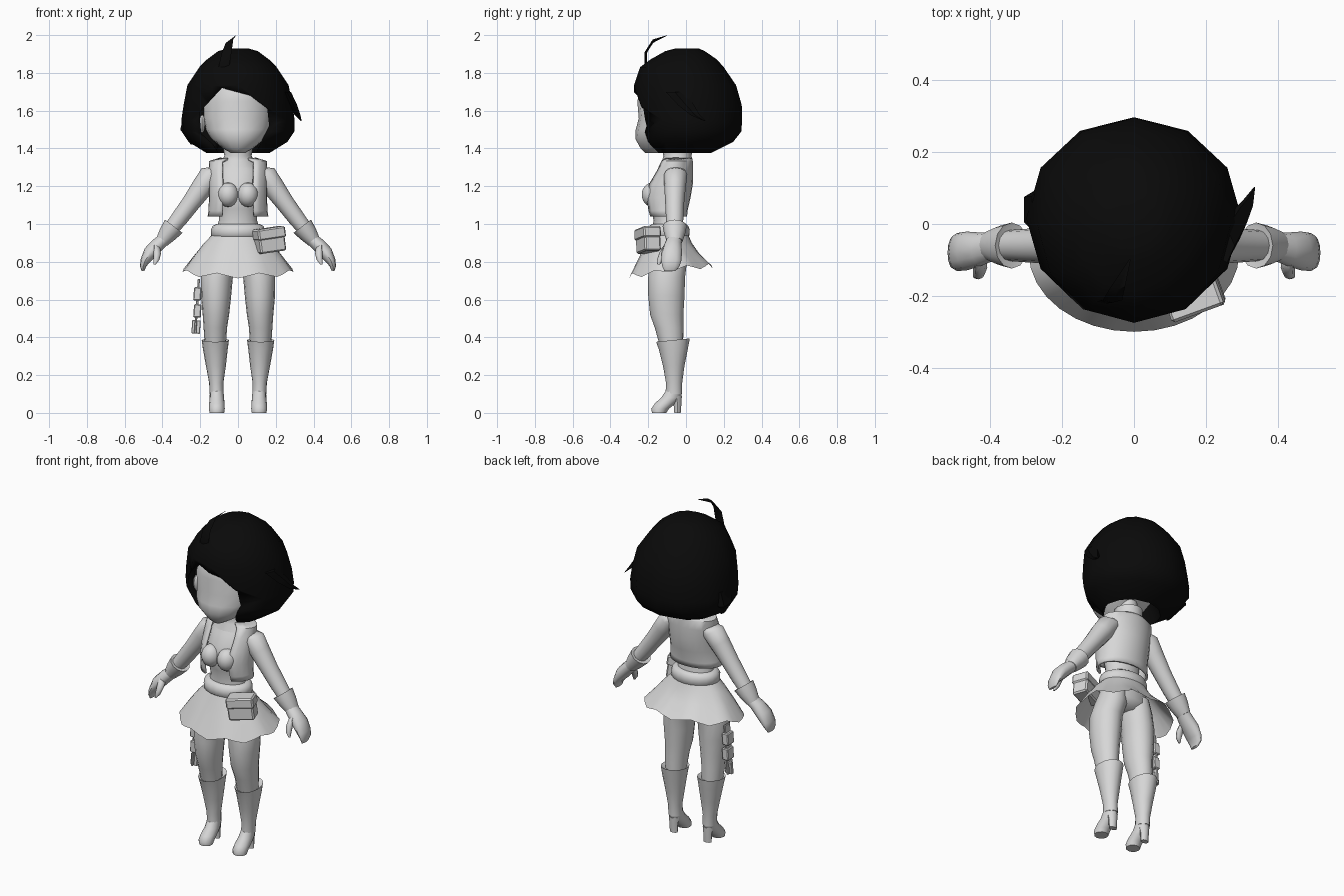
import bpy, bmesh, math
from mathutils import Vector, Matrix


def material(name, rgb):
    m = bpy.data.materials.new(name)
    m.diffuse_color = (*rgb, 1)
    return m


GREY = material("light_grey", (0.68, 0.68, 0.68))
BLACK = material("hair_black", (0.003, 0.003, 0.003))


def finish(name, bm, mat, angle=50):
    bmesh.ops.recalc_face_normals(bm, faces=bm.faces)
    me = bpy.data.meshes.new(name)
    bm.to_mesh(me)
    bm.free()
    me.materials.append(mat)
    ob = bpy.data.objects.new(name, me)
    bpy.context.collection.objects.link(ob)
    bpy.ops.object.select_all(action='DESELECT')
    ob.select_set(True)
    bpy.context.view_layer.objects.active = ob
    bpy.ops.object.shade_smooth_by_angle(angle=math.radians(angle))
    return ob


def grid(name, rows, mat=GREY, closed=True, caps=True, angle=50):
    """Skin a list of point rows; rows may close into rings and be capped."""
    bm = bmesh.new()
    vs = [[bm.verts.new(p) for p in r] for r in rows]
    n = len(rows[0])
    for a, b in zip(vs, vs[1:]):
        for i in range(n if closed else n - 1):
            j = (i + 1) % n
            bm.faces.new((a[i], a[j], b[j], b[i]))
    if closed and caps:
        bm.faces.new(vs[0])
        bm.faces.new(vs[-1])
    return finish(name, bm, mat, angle)


def stack(name, rings, cx=0.0, side=1, sides=16, **kw):
    """Horizontal rings: (z, half width, front y, back y[, centre x])."""
    rows = []
    for z, rx, yf, yb, *c in rings:
        x0 = c[0] if c else cx
        row = []
        for i in range(sides):
            t = math.tau * i / sides - math.pi / 2
            row.append((side * (x0 + rx * math.cos(t)),
                        (yf + yb) / 2 + (yb - yf) / 2 * math.sin(t), z))
        rows.append(row)
    return grid(name, rows, **kw)


def limb(name, rings, side=1, sides=12, **kw):
    """Rings tilted about y: (x, y, z, thickness, depth, tilt degrees)."""
    rows = []
    for x, y, z, ru, rv, tilt in rings:
        a = math.radians(tilt)
        row = []
        for i in range(sides):
            t = math.tau * i / sides
            u = ru * math.cos(t)
            row.append((side * (x + u * math.cos(a)), y + rv * math.sin(t),
                        z + u * math.sin(a)))
        rows.append(row)
    return grid(name, rows, **kw)


def box(name, loc, size, rot=(0, 0, 0), bevel=0.008):
    bm = bmesh.new()
    bmesh.ops.create_cube(bm, size=1)
    bmesh.ops.scale(bm, vec=size, verts=bm.verts)
    bmesh.ops.bevel(bm, geom=bm.edges[:], offset=bevel, segments=1, affect='EDGES')
    ob = finish(name, bm, GREY, 30)
    ob.location = loc
    ob.rotation_euler = [math.radians(r) for r in rot]
    return ob


# Head and neck collar
stack("head", [(1.375, .035, -.215, -.12), (1.40, .08, -.24, -.06), (1.45, .14, -.268, 0),
               (1.5, .175, -.266, .08), (1.56, .19, -.25, .12), (1.65, .19, -.258, .14),
               (1.74, .16, -.235, .12), (1.82, .09, -.15, .07)])
stack("neck", [(1.30, .05, -.10, 0), (1.46, .05, -.10, 0)])
stack("collar", [(1.30, .11, -.14, .03), (1.34, .085, -.125, .032), (1.36, .072, -.12, .03),
                 (1.40, .078, -.125, .032), (1.39, .06, -.11, .015)])
bm = bmesh.new()
bmesh.ops.create_uvsphere(bm, u_segments=8, v_segments=6, radius=1,
                          matrix=Matrix.LocRotScale(Vector((-.19, -.11, 1.53)), None,
                                                    Vector((.018, .035, .05))))
finish("ear", bm, GREY)

# Bobbed hair: hollow underneath, with the face opening cut out of the front
hair = stack("hair", [(1.928, .06, -.06, .07), (1.915, .105, -.11, .10), (1.87, .165, -.19, .165),
                      (1.83, .205, -.243, .20), (1.735, .268, -.275, .265),
                      (1.63, .288, -.275, .295), (1.55, .30, -.265, .297),
                      (1.49, .298, -.255, .293), (1.435, .262, -.23, .25),
                      (1.375, .165, -.175, .13), (1.44, .145, -.155, .11),
                      (1.50, .12, -.12, .09)], sides=12, mat=BLACK)
opening = [(-.205, 1.59), (-.085, 1.72), (.065, 1.68), (.155, 1.61), (.165, 1.52),
           (.125, 1.44), (.06, 1.3), (-.06, 1.3), (-.13, 1.42), (-.195, 1.48)]
cutter = grid("face_cutter", [[(x, y, z) for x, z in opening] for y in (-.5, -.12)], mat=BLACK)
cutter.hide_render = True
mod = hair.modifiers.new("face_opening", 'BOOLEAN')
mod.operation, mod.solver, mod.object = 'DIFFERENCE', 'EXACT', cutter
bpy.context.view_layer.objects.active = hair
bpy.ops.object.modifier_apply(modifier=mod.name)
bpy.data.objects.remove(cutter)

# Loose hair strands
limb("top_strand", [(-.075, -.215, 1.83, .028, .006, 0), (-.06, -.212, 1.91, .028, .007, 15),
                    (-.045, -.175, 1.968, .022, .007, 25), (-.012, -.10, 1.998, .003, .003, 30)],
     sides=4, mat=BLACK)
limb("side_flick", [(.25, -.06, 1.70, .03, .05, 0), (.285, 0, 1.63, .028, .045, 0),
                    (.315, .05, 1.575, .016, .025, 0), (.335, .10, 1.545, .002, .004, 0)],
     sides=5, mat=BLACK)
limb("side_lock", [(-.26, .03, 1.58, .03, .08, 0), (-.28, .04, 1.50, .032, .06, 0),
                   (-.245, .0, 1.42, .006, .02, 0)], sides=5, mat=BLACK)

# Torso and bust
stack("torso", [(.79, .10, -.15, -.03), (.83, .155, -.185, .005), (.91, .145, -.185, .005),
                (.95, .125, -.18, 0), (1.02, .10, -.172, -.02), (1.08, .105, -.185, -.02),
                (1.15, .12, -.20, 0), (1.22, .12, -.185, .015), (1.28, .12, -.15, .02),
                (1.33, .09, -.12, .02)])
for s, side in ((1, "right"), (-1, "left")):
    bm = bmesh.new()
    bmesh.ops.create_uvsphere(bm, u_segments=14, v_segments=9, radius=1,
                              matrix=Matrix.LocRotScale(Vector((s * .052, -.175, 1.155)), None,
                                                        Vector((.056, .06, .065))))
    finish("bust_" + side, bm, GREY)

# Open vest wrapped around the back
rows = []
for z, rx, yf, yb in [(1.04, .155, -.20, .0), (1.07, .15, -.21, .002), (1.14, .148, -.225, .018),
                      (1.21, .148, -.21, .03), (1.28, .15, -.165, .03),
                      (1.33, .148, -.14, .03), (1.345, .095, -.115, .028)]:
    row = []
    for i in range(21):
        t = math.radians(-90 + 33 + (360 - 66) * i / 20)
        row.append((rx * math.cos(t), (yf + yb) / 2 + (yb - yf) / 2 * math.sin(t), z))
    rows.append(row)
vest = grid("vest", rows, closed=False)
mod = vest.modifiers.new("thickness", 'SOLIDIFY')
mod.thickness, mod.offset = .012, 0

# Belt roll and flared, scalloped skirt
stack("belt", [(.925, .128, -.19, .005), (.94, .142, -.205, .018), (.97, .143, -.205, .02),
               (.99, .135, -.195, .012), (1.0, .115, -.18, 0)], sides=20)
rows = []
for z, rx, yf, yb, f in [(.95, .13, -.19, .01, 0), (.90, .18, -.215, .03, .1),
                         (.84, .23, -.25, .07, .4), (.76, .293, -.30, .14, 1)]:
    row = []
    for i in range(32):
        t = math.tau * i / 32 - math.pi / 2
        drop = .035 * max(0, -math.sin(t)) ** 0.7 - .02 * max(0, math.sin(t))
        drop += .013 * math.cos(8 * (t + math.pi / 2))
        row.append((rx * math.cos(t), (yf + yb) / 2 + (yb - yf) / 2 * math.sin(t), z - f * drop))
    rows.append(row)
grid("skirt", rows, caps=False)

# Arms, gloves, legs and boots on both sides
for s, side in ((1, "right"), (-1, "left")):
    limb("arm_" + side, [(.10, -.055, 1.285, .045, .05, 20), (.14, -.055, 1.262, .062, .062, 33),
                         (.185, -.058, 1.20, .058, .057, 37), (.25, -.06, 1.11, .049, .05, 37),
                         (.31, -.06, 1.03, .045, .046, 37), (.385, -.06, .935, .036, .04, 37)],
         side=s)
    limb("glove_cuff_" + side, [(.342, -.06, .985, .045, .045, 37), (.340, -.06, .988, .058, .064, 37),
                                (.37, -.06, .95, .05, .056, 37), (.402, -.06, .908, .036, .042, 37)],
         side=s, angle=35)
    limb("hand_" + side, [(.385, -.06, .925, .034, .04, 37), (.425, -.07, .89, .037, .046, 40),
                          (.465, -.075, .848, .037, .054, 38), (.492, -.078, .805, .025, .053, 22),
                          (.503, -.08, .775, .016, .045, 5), (.502, -.085, .752, .008, .03, -10)],
         side=s)
    limb("thumb_" + side, [(.43, -.095, .885, .022, .025, 30), (.428, -.122, .845, .02, .02, 10),
                           (.432, -.138, .81, .016, .016, 0), (.442, -.145, .785, .006, .007, 0)],
         side=s, sides=8)
    stack("leg_" + side, [(.87, .07, -.17, 0, .08), (.80, .084, -.19, .005, .09),
                          (.72, .085, -.20, -.005, .112), (.62, .08, -.20, -.008, .116),
                          (.52, .07, -.19, -.014, .117), (.45, .062, -.165, -.014, .12),
                          (.36, .056, -.14, -.015, .12)], side=s)
    # Boot shaft with slanted flared top
    shaft = stack("boot_shaft_" + side, [(.37, .05, -.13, -.01, .12), (.385, .072, -.158, .02, .12),
                                         (.34, .066, -.145, .01, .12), (.25, .053, -.122, -.008, .117),
                                         (.16, .038, -.106, -.02, .115), (.10, .037, -.108, -.02, .113)],
                  side=s, angle=40)
    for v in shaft.data.vertices:
        if v.co.z > .36:
            v.co.z += .1 * (v.co.y + .07)
    stack("boot_foot_" + side, [(.12, .036, -.104, -.021, .113), (.08, .038, -.132, -.026, .112),
                                (.05, .041, -.165, -.055, .112), (.022, .042, -.184, -.09, .112),
                                (0, .039, -.18, -.105, .112)], side=s, sides=12)
    stack("boot_heel_" + side, [(.09, .032, -.08, -.022, .112), (.05, .026, -.066, -.024, .112),
                                (0, .025, -.062, -.028, .112)], side=s, sides=8)

# Belt pouch with flap
box("belt_pouch", (.168, -.20, .91), (.145, .09, .12), (0, -8, 20))
box("belt_pouch_flap", (.165, -.203, .95), (.155, .098, .06), (0, -8, 20))

# Thigh strap with small pouches on the left leg
box("thigh_strap", (-.217, -.09, .565), (.012, .05, .29), (0, 4, 0), .003)
for k, z in enumerate((.63, .54)):
    box(f"thigh_pouch_{k + 1}", (-.215, -.09, z), (.04, .06, .07), (0, 4, 0), .005)
box("thigh_strap_end", (-.222, -.09, .455), (.045, .02, .07), (0, 4, 0), .003)
